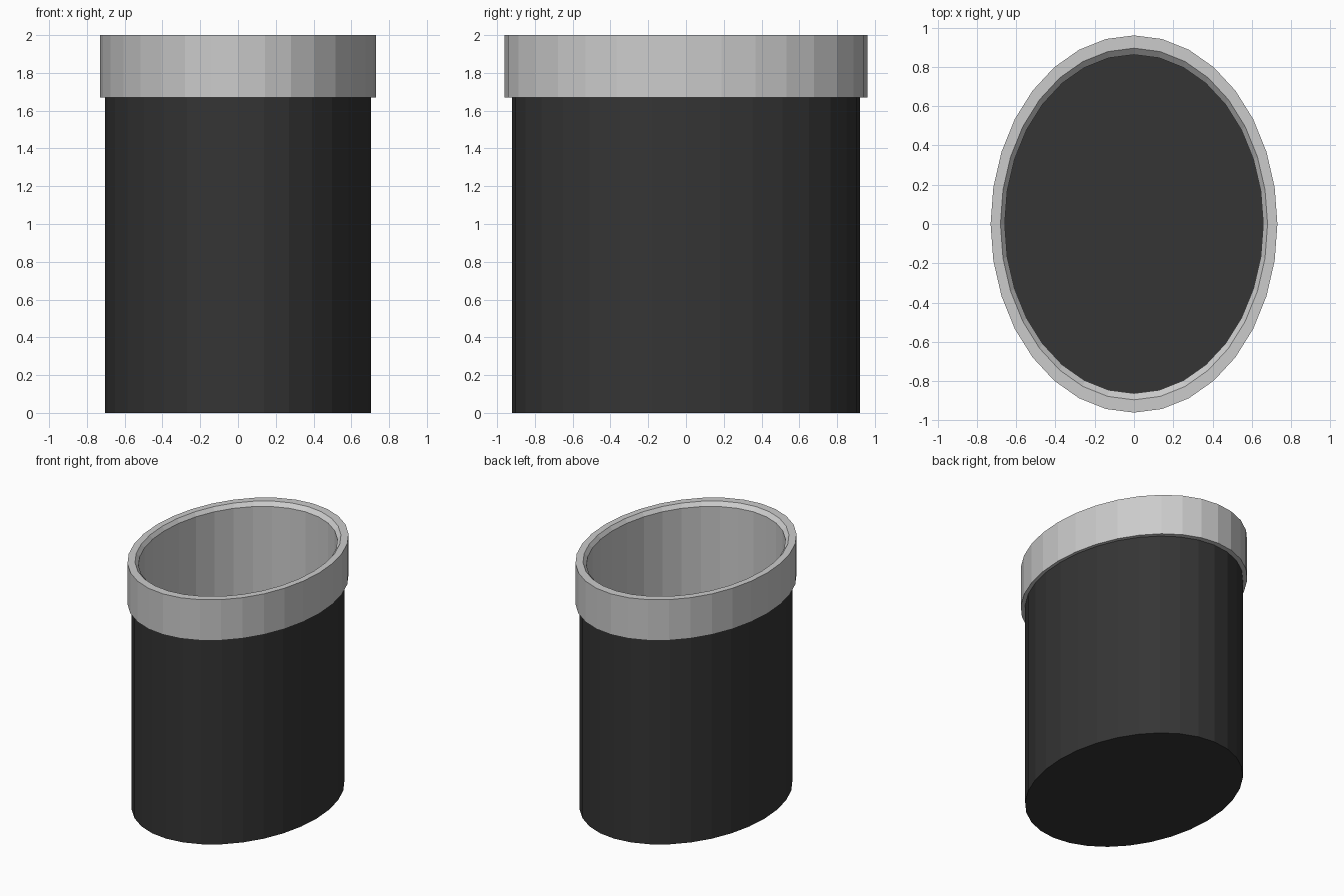
import bpy, bmesh, math

if "Cube" in bpy.data.objects:
    bpy.data.objects.remove(bpy.data.objects["Cube"])

SIDES = 32


def lathe_oval(name, profile, closed=False, cap_last=False, cap_first=False):
    """Stack oval rings given as (x radius, y radius, z) and skin them."""
    bm = bmesh.new()
    rings = []
    for rx, ry, z in profile:
        rings.append([bm.verts.new((rx * math.cos(a), ry * math.sin(a), z))
                      for a in (math.tau * i / SIDES for i in range(SIDES))])
    pairs = list(zip(rings, rings[1:]))
    if closed:
        pairs.append((rings[-1], rings[0]))
    for low, high in pairs:
        for i in range(SIDES):
            j = (i + 1) % SIDES
            bm.faces.new((low[i], low[j], high[j], high[i]))
    if cap_first:
        bm.faces.new(rings[0][::-1])
    if cap_last:
        bm.faces.new(rings[-1])
    bmesh.ops.recalc_face_normals(bm, faces=bm.faces)
    mesh = bpy.data.meshes.new(name)
    bm.to_mesh(mesh)
    bm.free()
    obj = bpy.data.objects.new(name, mesh)
    bpy.context.collection.objects.link(obj)
    return obj


dark = bpy.data.materials.new("dark_shell")
dark.diffuse_color = (0.035, 0.035, 0.035, 1)
dark.use_nodes = True
dark.node_tree.nodes["Principled BSDF"].inputs["Base Color"].default_value = dark.diffuse_color

# Outer shell with its dark inside floor
body = lathe_oval("bin_body", [
    (0.705, 0.92, 0.0), (0.705, 0.92, 1.68),
    (0.672, 0.877, 1.68), (0.672, 0.877, 0.03)],
    cap_first=True, cap_last=True)
body.data.materials.append(dark)

# Grey collar running down inside as a liner, with a sloped inner lip
lathe_oval("collar_and_liner", [
    (0.73, 0.96, 1.67), (0.73, 0.96, 2.0),
    (0.68, 0.895, 2.0), (0.658, 0.862, 1.97),
    (0.658, 0.862, 0.03), (0.67, 0.875, 0.03),
    (0.67, 0.875, 1.67)], closed=True)
